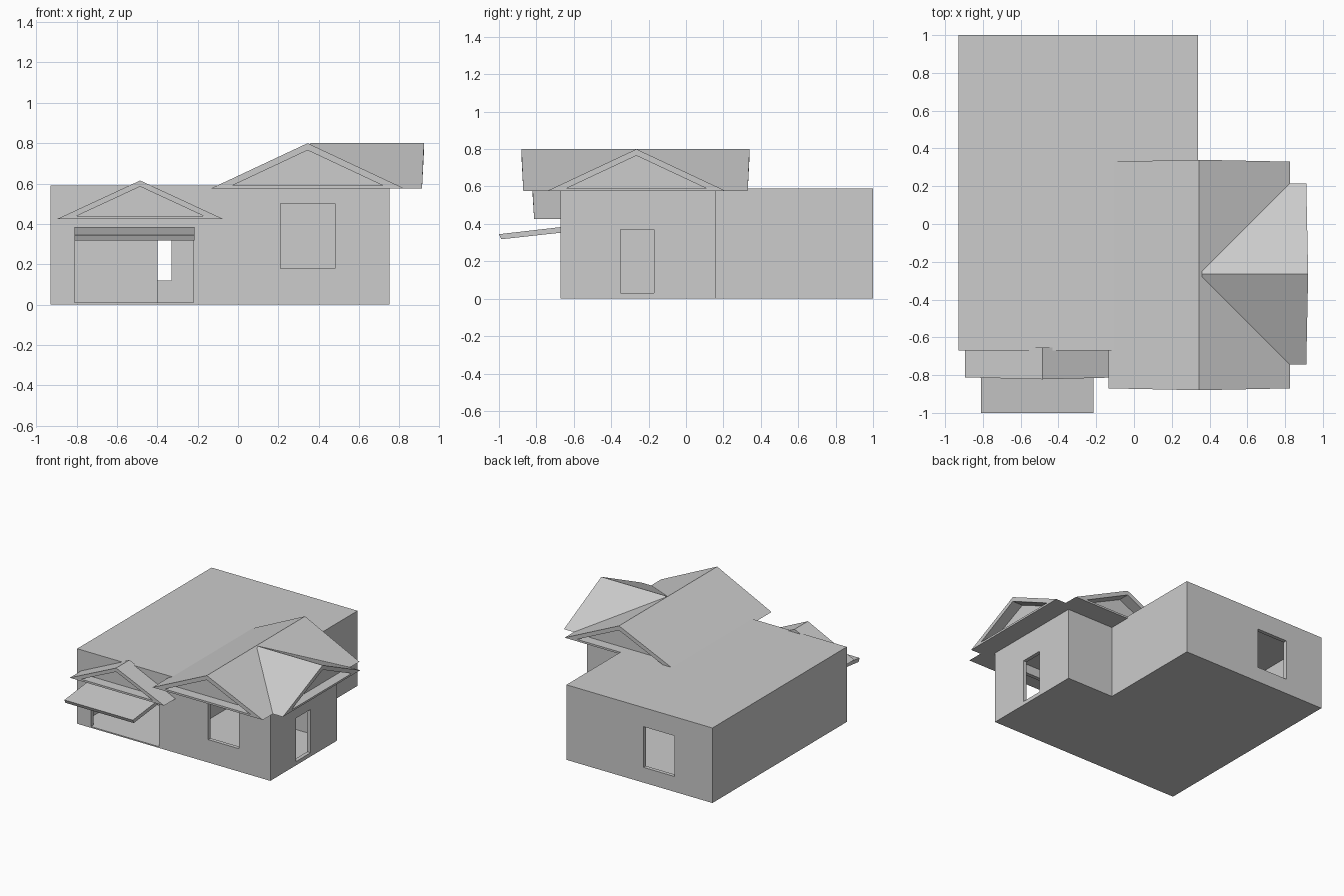
import bpy
import bmesh
from mathutils import Vector

if "Cube" in bpy.data.objects:
    bpy.data.objects.remove(bpy.data.objects["Cube"], do_unlink=True)

GREY = (0.604, 0.604, 0.604, 1)
mat = bpy.data.materials.new("plain grey")
mat.use_nodes = True
mat.diffuse_color = GREY
mat.node_tree.nodes["Principled BSDF"].inputs["Base Color"].default_value = GREY


def finish(name, bm):
    bmesh.ops.recalc_face_normals(bm, faces=bm.faces)
    mesh = bpy.data.meshes.new(name)
    bm.to_mesh(mesh)
    bm.free()
    mesh.materials.append(mat)
    obj = bpy.data.objects.new(name, mesh)
    bpy.context.collection.objects.link(obj)
    return obj


def extrude(name, points, direction):
    """Solid made by sweeping a flat outline along a direction."""
    bm = bmesh.new()
    face = bm.faces.new([bm.verts.new(p) for p in points])
    new = bmesh.ops.extrude_face_region(bm, geom=[face])["geom"]
    moved = [v for v in new if isinstance(v, bmesh.types.BMVert)]
    bmesh.ops.translate(bm, verts=moved, vec=Vector(direction))
    return finish(name, bm)


def box(name, x, y, z):
    base = [(x[i], y[j], z[0]) for i, j in ((0, 0), (1, 0), (1, 1), (0, 1))]
    return extrude(name, base, (0, 0, z[1] - z[0]))


def plan(name, inset, bottom, top):
    """L-shaped floor plan, shrunk inward by the inset."""
    x0, x1, x2 = -0.93 + inset, 0.34 - inset, 0.75 - inset
    y0, y1, y2 = -0.67 + inset, 0.157 - inset, 1 - inset
    outline = [(x0, y0), (x2, y0), (x2, y1), (x1, y1), (x1, y2), (x0, y2)]
    return extrude(name, [(x, y, bottom) for x, y in outline], (0, 0, top - bottom))


def cut(target, cutter):
    cutter.hide_render = True
    mod = target.modifiers.new("opening", "BOOLEAN")
    mod.operation = "DIFFERENCE"
    mod.solver = "EXACT"
    mod.object = cutter
    bpy.context.view_layer.objects.active = target
    bpy.ops.object.modifier_apply(modifier=mod.name)
    bpy.data.objects.remove(cutter, do_unlink=True)


def gable(name, centre, half, eave, ridge, ends, recess, rim, along_y=True):
    """Triangular roof; an end with a recess gets a rim and a sunken panel."""
    bm = bmesh.new()
    slope = (ridge - eave) / half

    def triangle(w, low, high, d, lean):
        pts = [(-w, d, low), (w, d, low), (0, d + lean, high)]
        return [bm.verts.new((centre + u, v, z) if along_y else (v, centre + u, z))
                for u, v, z in pts]

    def bridge(a, b):
        for i in range(3):
            j = (i + 1) % 3
            bm.faces.new((a[i], a[j], b[j], b[i]))

    outers = []
    for end, depth, sign in zip(ends, recess, (-1, 1)):
        lean = sign * 0.01 if depth else 0
        outer = triangle(half, eave, ridge, end, lean)
        outers.append(outer)
        if depth:
            low, high = eave + 0.015, ridge - rim
            w = (high - low) / slope
            lip = triangle(w, low, high, end, lean)
            panel = triangle(w, low, high, end - sign * depth, 0)
            bridge(outer, lip)
            bridge(lip, panel)
            bm.faces.new(panel)
        else:
            bm.faces.new(outer)
    bridge(*outers)
    return finish(name, bm)


# Hollow house body with a flat roof
house = plan("house_walls", 0, 0, 0.59)
cut(house, plan("room_cutter", 0.03, 0.01, 0.57))
openings = {
    "garage_opening": ((-0.81, -0.22), (-0.8, -0.6), (0.01, 0.36)),
    "front_window": ((0.21, 0.48), (-0.8, -0.6), (0.18, 0.5)),
    "side_door": ((0.7, 0.8), (-0.35, -0.17), (0.03, 0.37)),
    "back_window": ((-0.6, -0.33), (0.9, 1.1), (0.12, 0.44)),
}
for name, size in openings.items():
    cut(house, box(name, *size))

# Inner partitions
box("garage_back_wall", (-0.91, -0.4), (-0.1, -0.08), (0.005, 0.575))
box("hall_wall", (-0.21, -0.19), (-0.65, 0.147), (0.005, 0.575))
box("living_room_back_wall", (-0.21, 0.32), (0.127, 0.147), (0.005, 0.575))

# Gabled roofs
gable("main_roof", 0.345, 0.48, 0.575, 0.8, (-0.87, 0.33), (0.08, 0.08), 0.035)
gable("side_roof", -0.265, 0.48, 0.575, 0.8, (0.36, 0.912), (0, 0.08), 0.035, along_y=False)
gable("garage_roof", -0.485, 0.41, 0.425, 0.615, (-0.812, -0.655), (0.08, 0), 0.03)

# Sloping awning over the garage opening
awning = [(-0.66, 0.384), (-1, 0.345), (-0.988, 0.318), (-0.66, 0.354)]
extrude("garage_awning", [(-0.81, y, z) for y, z in awning], (0.595, 0, 0))
